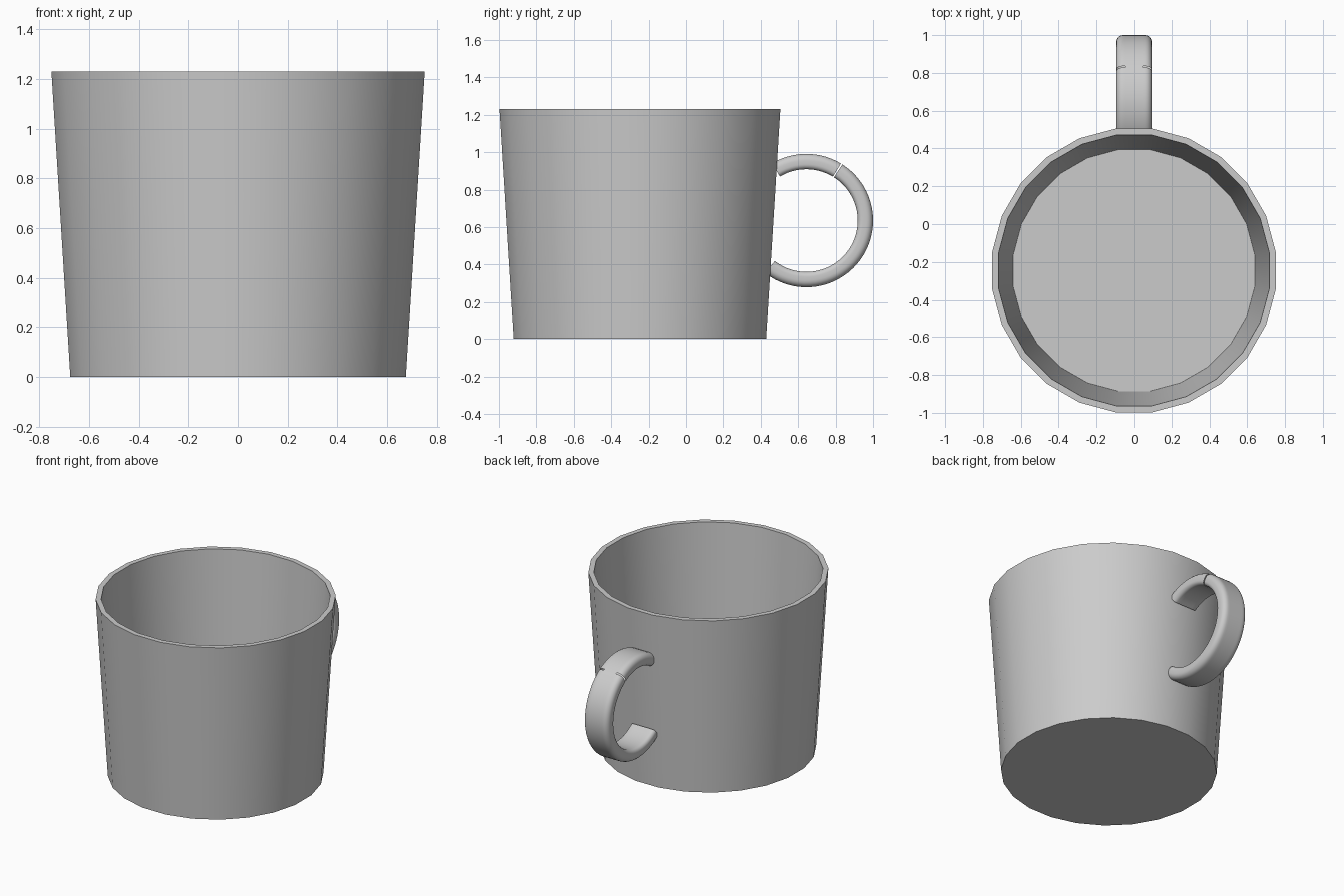
import bpy, bmesh, math
from mathutils import Vector

cube = bpy.data.objects.get("Cube")
if cube:
    bpy.data.objects.remove(cube, do_unlink=True)

grey = bpy.data.materials.new("plain grey")
grey.use_nodes = True
colour = (0.6, 0.6, 0.6, 1)
grey.diffuse_color = colour
grey.node_tree.nodes["Principled BSDF"].inputs["Base Color"].default_value = colour


def finish(bm, name, angle):
    """Turn the bmesh into a smooth-shaded object with sharp edges kept."""
    bmesh.ops.recalc_face_normals(bm, faces=bm.faces)
    mesh = bpy.data.meshes.new(name)
    bm.to_mesh(mesh)
    bm.free()
    mesh.materials.append(grey)
    obj = bpy.data.objects.new(name, mesh)
    bpy.context.collection.objects.link(obj)
    bpy.ops.object.select_all(action='DESELECT')
    obj.select_set(True)
    bpy.context.view_layer.objects.active = obj
    bpy.ops.object.shade_smooth_by_angle(angle=math.radians(angle))
    return obj


def bridge(bm, a, b, skip=()):
    n = len(a)
    for i in range(n):
        if i not in skip:
            j = (i + 1) % n
            bm.faces.new((a[i], a[j], b[j], b[i]))


# Cup: tapered 24-sided wall with an inner wall and floor
SIDES, CUP_Y = 24, -0.246
bm = bmesh.new()
rings = []
for apothem, z in [(0.675, 0), (0.751, 1.23), (0.717, 1.23), (0.64, 0.04)]:
    r = apothem / math.cos(math.pi / SIDES)
    angles = [(i + 0.5) * math.tau / SIDES for i in range(SIDES)]
    rings.append([bm.verts.new((r * math.cos(a), CUP_Y + r * math.sin(a), z)) for a in angles])
for a, b in zip(rings, rings[1:]):
    bridge(bm, a, b)
bm.faces.new(rings[0])
bm.faces.new(rings[-1])
finish(bm, "cup_body", 30)

# Handle: rounded band section (x, radius) swept along an open arc
half, r_in, r_out, slit_x = 0.095, 0.274, 0.356, 0.047


def corner(x, r, radius, start):
    return [(x + radius * math.cos(math.radians(start + 18 * k)),
             r + radius * math.sin(math.radians(start + 18 * k))) for k in range(6)]


R, Q = 0.036, 0.026
section = ([(slit_x, r_in)] + corner(half - Q, r_in + Q, Q, -90)
           + corner(half - R, r_out - R, R, 0) + [(slit_x, r_out)])
section += [(-x, r) for x, r in reversed(section)]
# Section edges lying in the central strip stay closed across the slits
middle = {i for i in range(len(section))
          if max(abs(section[i][0]), abs(section[(i + 1) % len(section)][0])) <= slit_x + 0.001}
sides = set(range(len(section))) - middle

slit = (57.4, 58.8)
arc = [-128 + (slit[0] + 128) * k / 36 for k in range(37)]
arc += [slit[1] + (121 - slit[1]) * k / 13 for k in range(14)]
bm = bmesh.new()
loops = []
for deg in arc:
    c, s = math.cos(math.radians(deg)), math.sin(math.radians(deg))
    loops.append([bm.verts.new(Vector((x, 0.644 + r * c, 0.635 + r * s))) for x, r in section])
for k, (a, b) in enumerate(zip(loops, loops[1:])):
    bridge(bm, a, b, skip=sides if k == 36 else ())
bm.faces.new(loops[0])
bm.faces.new(loops[-1])
finish(bm, "handle", 40)
